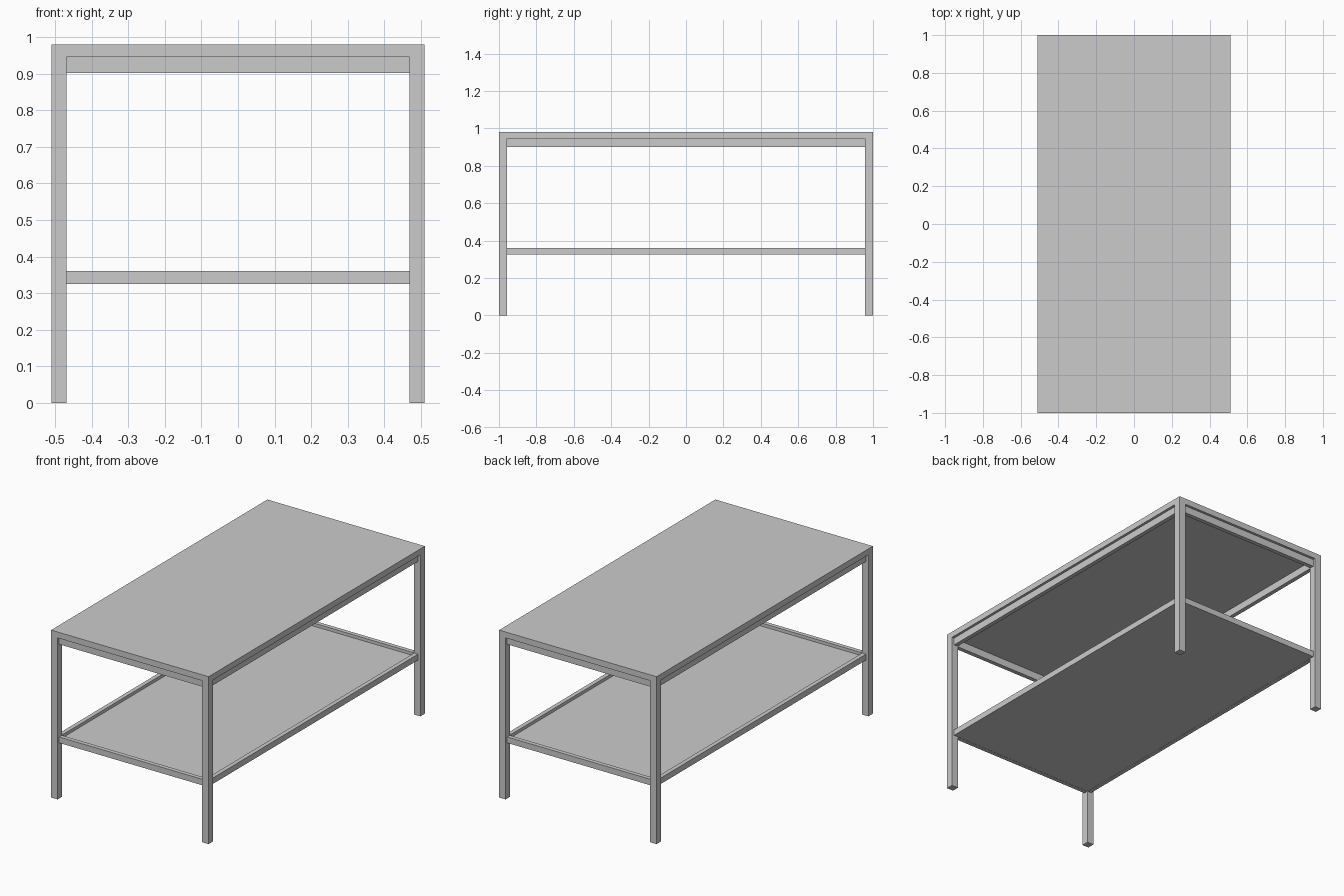
import bpy

if "Cube" in bpy.data.objects:
    bpy.data.objects.remove(bpy.data.objects["Cube"])

HX, HY, H = 0.51, 1.0, 0.98      # half width, half length, height
LEG = 0.042                      # leg thickness
SLAB = 0.035                     # tabletop thickness
INSET, RAIL = 0.015, 0.025       # rail setback from leg face, rail thickness


def box(name, lo, hi):
    bpy.ops.mesh.primitive_cube_add(size=1, location=[(a + b) / 2 for a, b in zip(lo, hi)])
    ob = bpy.context.object
    ob.name = name
    ob.scale = [b - a for a, b in zip(lo, hi)]
    bpy.ops.object.transform_apply(location=True, rotation=False, scale=True)
    return ob


def mirror(ob, x=False, y=False):
    m = ob.modifiers.new("mirror", 'MIRROR')
    m.use_axis = (x, y, False)
    # pivot on the world origin
    bpy.context.view_layer.objects.active = ob
    ob.data.transform(ob.matrix_world)
    ob.matrix_world.identity()
    return ob


def rail_ring(name, z0, z1):
    # four rails between the legs, set back from the outer faces
    yo, xo = HY - INSET, HX - INSET
    mirror(box(name + "_end_rails", (LEG - HX, -yo, z0), (HX - LEG, -yo + RAIL, z1)), y=True)
    mirror(box(name + "_side_rails", (xo - RAIL, LEG - HY, z0), (xo, HY - LEG, z1)), x=True)


# Tabletop
box("tabletop", (-HX, -HY, H - SLAB), (HX, HY, H))

# Legs
mirror(box("legs", (HX - LEG, HY - LEG, 0), (HX, HY, H - SLAB)), x=True, y=True)

# Apron rails under the top and rails around the shelf
rail_ring("apron", 0.902, H - SLAB)
rail_ring("shelf", 0.325, 0.36)

# Shelf panel recessed between its rails
px, py = HX - INSET - RAIL, HY - INSET - RAIL
box("shelf_panel", (-px, -py, 0.326), (px, py, 0.342))
